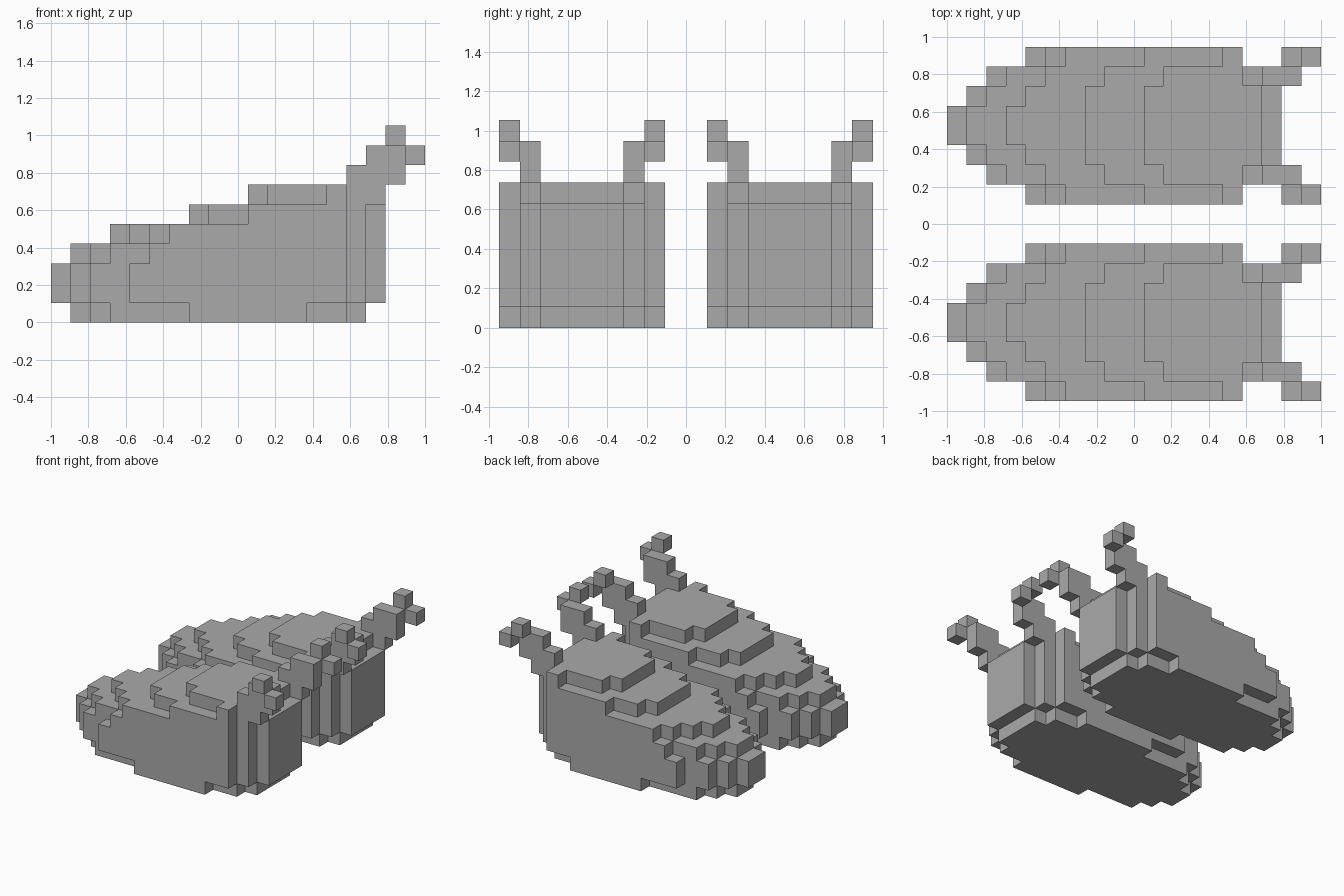
import bpy
import bmesh
from math import radians
from mathutils import Vector

default = bpy.data.objects.get("Cube")
if default:
    bpy.data.objects.remove(default, do_unlink=True)

U = 2 / 19  # edge of one block

grey = bpy.data.materials.new("plain grey")
grey.use_nodes = True
color = (0.4, 0.4, 0.4, 1)
grey.diffuse_color = color
grey.node_tree.nodes["Principled BSDF"].inputs["Base Color"].default_value = color

AXES = [Vector((1, 0, 0)), Vector((0, 1, 0)), Vector((0, 0, 1))]


def block_skin(name, cells, solid, origin):
    """Outer skin of a set of blocks, with flat areas joined into single faces."""
    bm = bmesh.new()
    for cell in cells:
        centre = Vector(cell) + Vector((0.5, 0.5, 0.5))
        for a in range(3):
            for sign in (-1, 1):
                n = AXES[a] * sign
                if tuple(int(c) for c in Vector(cell) + n) in solid:
                    continue
                u = AXES[(a + 1) % 3] / 2
                v = AXES[(a + 2) % 3] / 2 * sign
                mid = centre + n / 2
                corners = (mid - u - v, mid + u - v, mid + u + v, mid - u + v)
                bm.faces.new([bm.verts.new(p * U + origin) for p in corners])
    bmesh.ops.remove_doubles(bm, verts=bm.verts, dist=U / 100)
    bmesh.ops.dissolve_limit(bm, angle_limit=radians(1), verts=bm.verts, edges=bm.edges)
    mesh = bpy.data.meshes.new(name)
    bm.to_mesh(mesh)
    bm.free()
    mesh.materials.append(grey)
    obj = bpy.data.objects.new(name, mesh)
    bpy.context.collection.objects.link(obj)


# Per layer, bottom to top: toe start of each row from the side edge inwards,
# then the heel end of each row
FULL = (15, 16, 17, 17)
LAYERS = [
    ((7, 3, 2, 1), (13, 15, 16, 16)),
    ((4, 2, 1, 0), FULL),
    ((4, 2, 1, 0), FULL),
    ((5, 3, 2, 1), FULL),
    ((6, 5, 4, 3), FULL),
    ((10, 8, 7, 7), FULL),
    ((14, 11, 10, 10), (15, 16, 16, 16)),
]
body = set()
for k, (starts, ends) in enumerate(LAYERS):
    for j, (start, end) in enumerate(zip(starts, ends)):
        for i in range(start, end):
            body |= {(i, j, k), (i, 7 - j, k)}

# Heel strap: rising stem, then two loose tip blocks
stem = [(15, 1, 7)] + [(16, 1, k) for k in (6, 7, 8)] + [(17, 1, k) for k in (7, 8)]
tips = [(17, 0, 9), (18, 0, 8)]
strap = set(stem + tips)
mirrored_strap = {(i, 7 - j, k) for i, j, k in strap}
solid = body | strap | mirrored_strap

# Two matching shoes side by side
for side, y in (("front", -9 * U), ("back", U)):
    origin = Vector((-1, y, 0))
    block_skin(side + "_shoe_body", body, solid, origin)
    block_skin(side + "_shoe_outer_strap", strap, solid, origin)
    block_skin(side + "_shoe_inner_strap", mirrored_strap, solid, origin)
